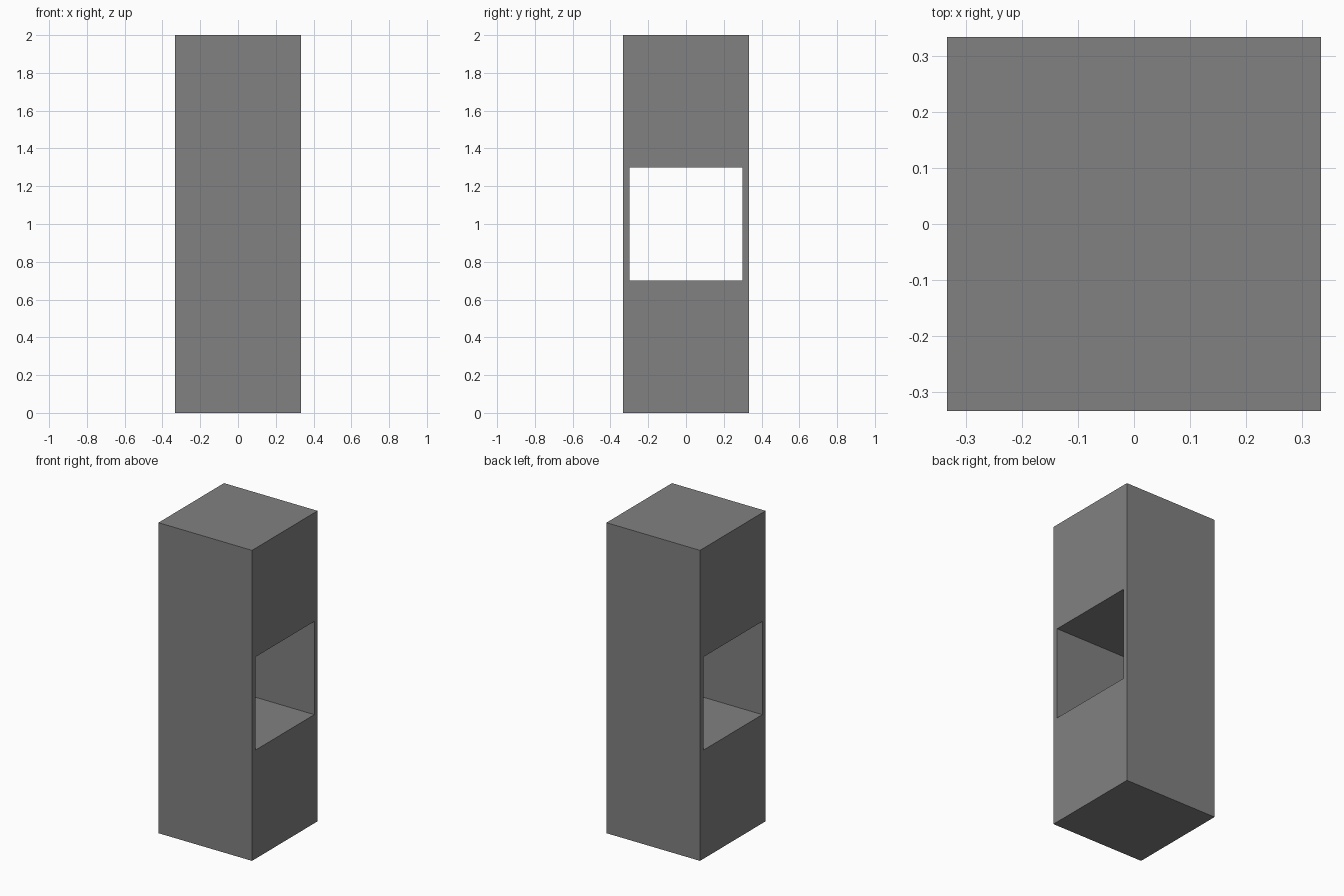
import bpy, bmesh

if "Cube" in bpy.data.objects:
    bpy.data.objects.remove(bpy.data.objects["Cube"])

HALF = 1 / 3      # half width of the square pillar
HEIGHT = 2.0
HOLE = 0.3        # half size of the square opening along x


def rect(bm, x, half_y, z0, z1):
    return [bm.verts.new((x, y, z)) for y, z in
            ((-half_y, z0), (half_y, z0), (half_y, z1), (-half_y, z1))]


bm = bmesh.new()
# Outer and opening outlines on the left and right sides
outer = [rect(bm, x, HALF, 0, HEIGHT) for x in (-HALF, HALF)]
inner = [rect(bm, x, HOLE, HEIGHT / 2 - HOLE, HEIGHT / 2 + HOLE) for x in (-HALF, HALF)]

# Pillar walls, opening walls and the two pierced sides
for i in range(4):
    j = (i + 1) % 4
    for a, b in ((outer[0], outer[1]), (inner[0], inner[1]),
                 (outer[0], inner[0]), (outer[1], inner[1])):
        bm.faces.new((a[i], a[j], b[j], b[i]))
bmesh.ops.recalc_face_normals(bm, faces=bm.faces[:])

mesh = bpy.data.meshes.new("pillar_with_opening")
bm.to_mesh(mesh)
bm.free()
pillar = bpy.data.objects.new("pillar_with_opening", mesh)
bpy.context.collection.objects.link(pillar)

# Dark grey surface
dark_grey = bpy.data.materials.new("dark_grey")
dark_grey.diffuse_color = (0.22, 0.22, 0.22, 1)
dark_grey.use_nodes = True
dark_grey.node_tree.nodes["Principled BSDF"].inputs["Base Color"].default_value = dark_grey.diffuse_color
mesh.materials.append(dark_grey)
